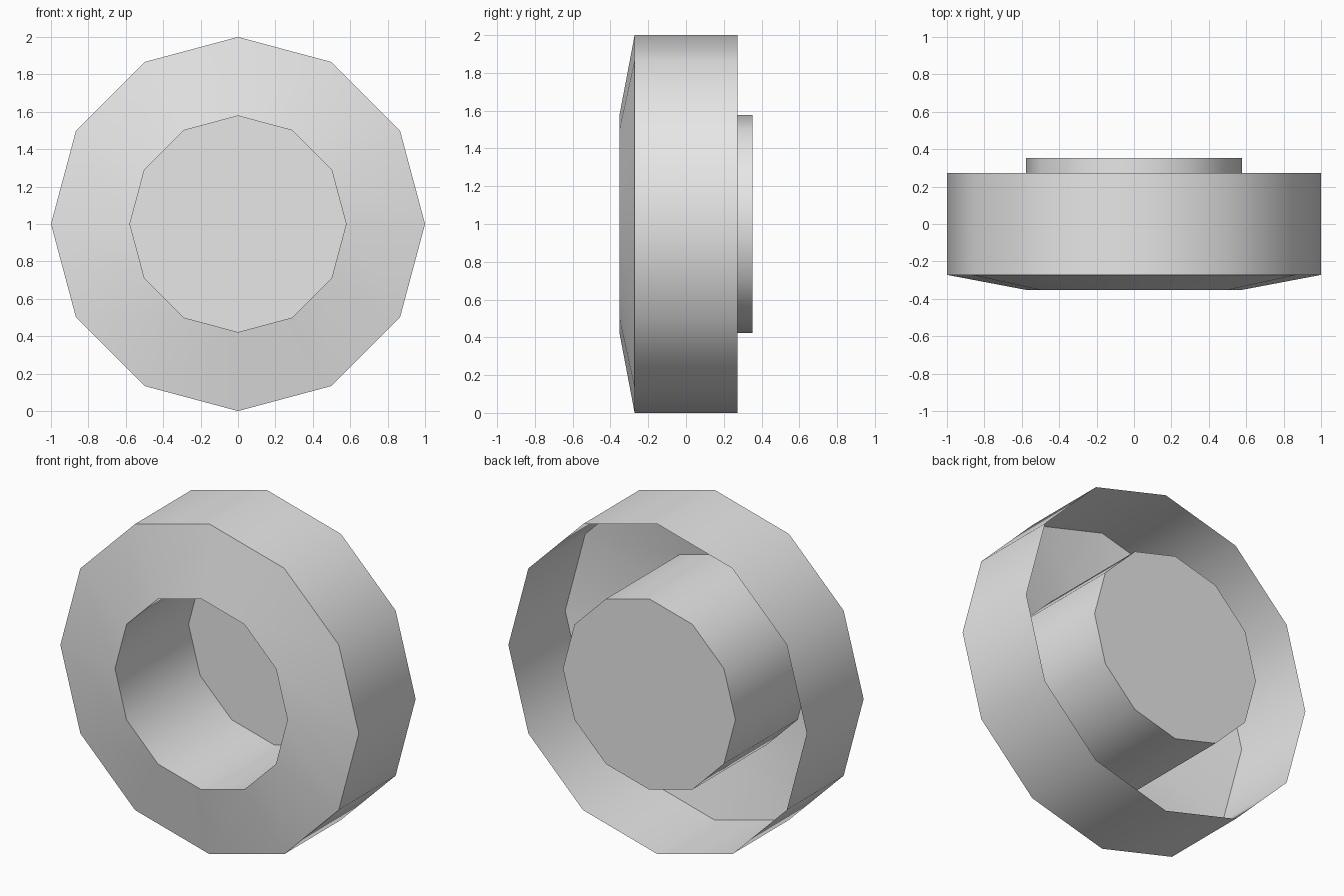
import bpy, bmesh
from math import cos, sin, tau

SIDES = 12
RIM_R, HUB_R = 1.0, 0.578
RIM_Y, HUB_Y = 0.272, 0.352

cube = bpy.data.objects.get("Cube")
if cube:
    bpy.data.objects.remove(cube, do_unlink=True)

grey = bpy.data.materials.new("plain_grey")
grey.use_nodes = True
grey.diffuse_color = (0.8, 0.8, 0.8, 1)
grey.node_tree.nodes["Principled BSDF"].inputs["Base Color"].default_value = grey.diffuse_color


def lathe(name, profile, capped=False):
    """Sweep (radius, y) points round the y axis as a thin open shell."""
    bm = bmesh.new()
    rings = [[bm.verts.new((r * cos(tau * i / SIDES), y, 1 + r * sin(tau * i / SIDES)))
              for i in range(SIDES)] for r, y in profile]
    for a, b in zip(rings, rings[1:]):
        for i in range(SIDES):
            k = (i + 1) % SIDES
            bm.faces.new((a[i], a[k], b[k], b[i]))
    if capped:
        bm.faces.new(rings[-1])
    mesh = bpy.data.meshes.new(name)
    bm.to_mesh(mesh)
    bm.free()
    mesh.materials.append(grey)
    ob = bpy.data.objects.new(name, mesh)
    bpy.context.collection.objects.link(ob)
    bpy.ops.object.select_all(action='DESELECT')
    ob.select_set(True)
    bpy.context.view_layer.objects.active = ob
    bpy.ops.object.shade_smooth_by_angle(angle=0.7)
    return ob


# Outer rim wall with its sloping front face, open at the back
lathe("rim_shell", [(RIM_R, RIM_Y), (RIM_R, -RIM_Y), (HUB_R, -HUB_Y)])

# Hub cup, open at the front and closed at the back
lathe("hub_cup", [(HUB_R, -HUB_Y), (HUB_R, HUB_Y)], capped=True)
